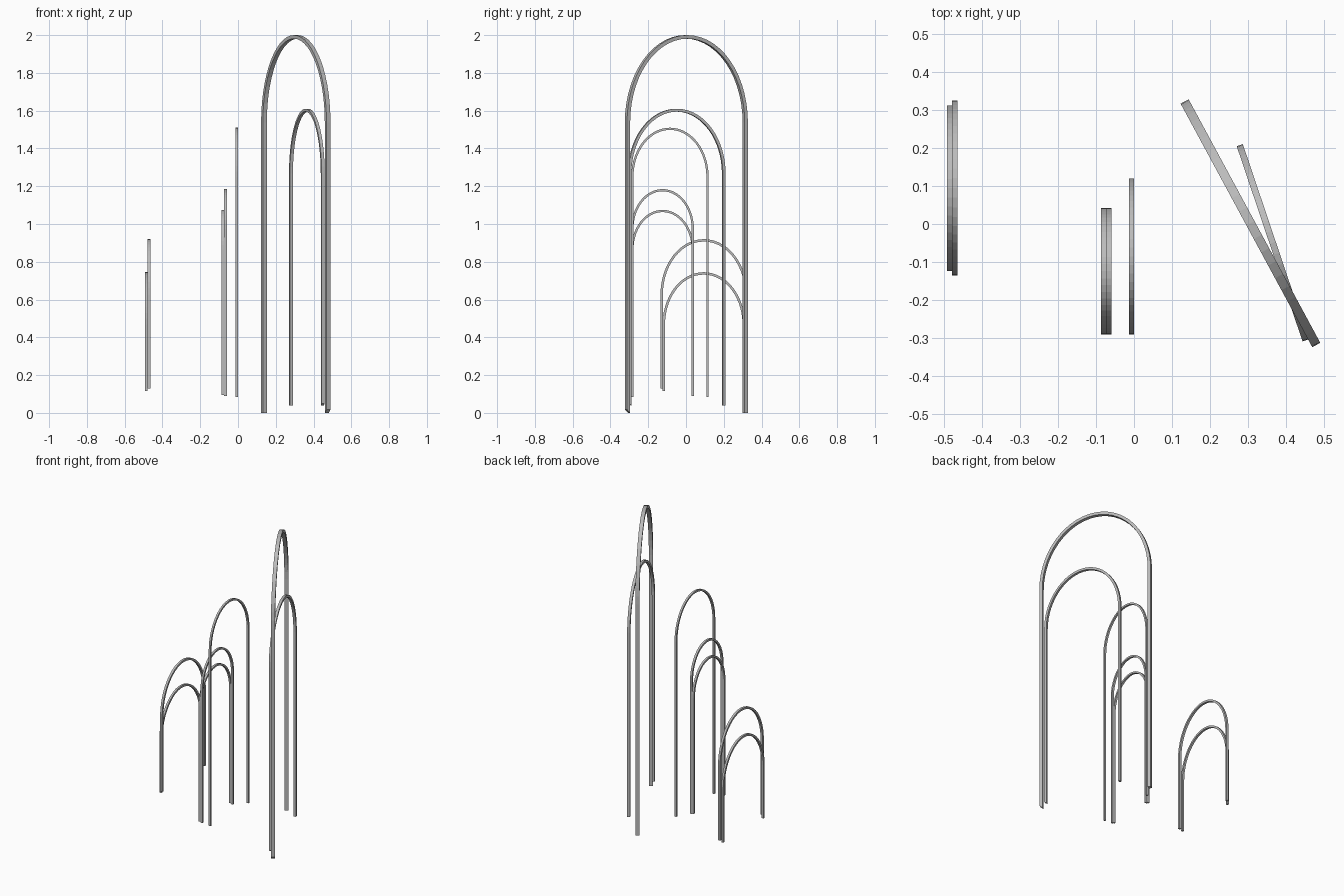
import bpy, bmesh, math
from mathutils import Vector

cube = bpy.data.objects.get("Cube")
if cube:
    bpy.data.objects.remove(cube)

steel = bpy.data.materials.new("brushed_steel")
steel.use_nodes = True
GREY = (0.5, 0.5, 0.5, 1)
steel.diffuse_color = GREY
steel.node_tree.nodes["Principled BSDF"].inputs["Base Color"].default_value = GREY

RISE = 1.27      # crown height relative to half span
STEPS = 28       # facets around the crown


def arch(name, back, front, bottom, top, width, depth, slant=0.0):
    """Flat bar bent into an arch between two outer end points on plan."""
    back, front = Vector((*back, 0)), Vector((*front, 0))
    mid = (back + front) / 2
    along = (front - back).normalized()
    side = Vector((-along.y, along.x, 0)) * width / 2
    half = (front - back).length / 2
    spring = top - half * RISE

    # outer and inner outlines: leg, crown, leg
    def outline(inset):
        a, b = half - inset, half * RISE - inset
        angles = [math.pi * i / STEPS for i in range(STEPS + 1)]
        crown = [(-a * math.cos(t), spring + b * math.sin(t)) for t in angles]
        return [(-a, bottom)] + crown + [(a, bottom + (0 if inset else slant))]

    bm = bmesh.new()
    rings = []
    for (uo, zo), (ui, zi) in zip(outline(0), outline(depth)):
        ring = []
        for u, z, s in ((uo, zo, 1), (uo, zo, -1), (ui, zi, -1), (ui, zi, 1)):
            ring.append(bm.verts.new(mid + along * u + side * s + Vector((0, 0, z))))
        rings.append(ring)
    for r, q in zip(rings, rings[1:]):
        for k in range(4):
            n = (k + 1) % 4
            bm.faces.new((r[k], r[n], q[n], q[k]))
    bm.faces.new(rings[0])
    bm.faces.new(rings[-1])
    bmesh.ops.recalc_face_normals(bm, faces=bm.faces)
    mesh = bpy.data.meshes.new(name)
    bm.to_mesh(mesh)
    bm.free()
    mesh.materials.append(steel)
    obj = bpy.data.objects.new(name, mesh)
    bpy.context.collection.objects.link(obj)


# large crossing pair
arch("tallest_arch", (0.133, 0.322), (0.479, -0.318), 0.0, 2.0, 0.024, 0.019, 0.018)
arch("crossing_arch", (0.278, 0.207), (0.451, -0.306), 0.04, 1.61, 0.017, 0.015, 0.01)

# middle group
arch("middle_tall_arch", (-0.006, 0.12), (-0.006, -0.29), 0.085, 1.51, 0.013, 0.012)
arch("middle_upper_arch", (-0.066, 0.042), (-0.066, -0.29), 0.09, 1.185, 0.014, 0.012)
arch("middle_lower_arch", (-0.08, 0.042), (-0.08, -0.29), 0.095, 1.075, 0.014, 0.012)

# small end pair
arch("end_upper_arch", (-0.471, 0.325), (-0.471, -0.135), 0.13, 0.92, 0.015, 0.013)
arch("end_lower_arch", (-0.485, 0.312), (-0.485, -0.124), 0.115, 0.745, 0.014, 0.013)
